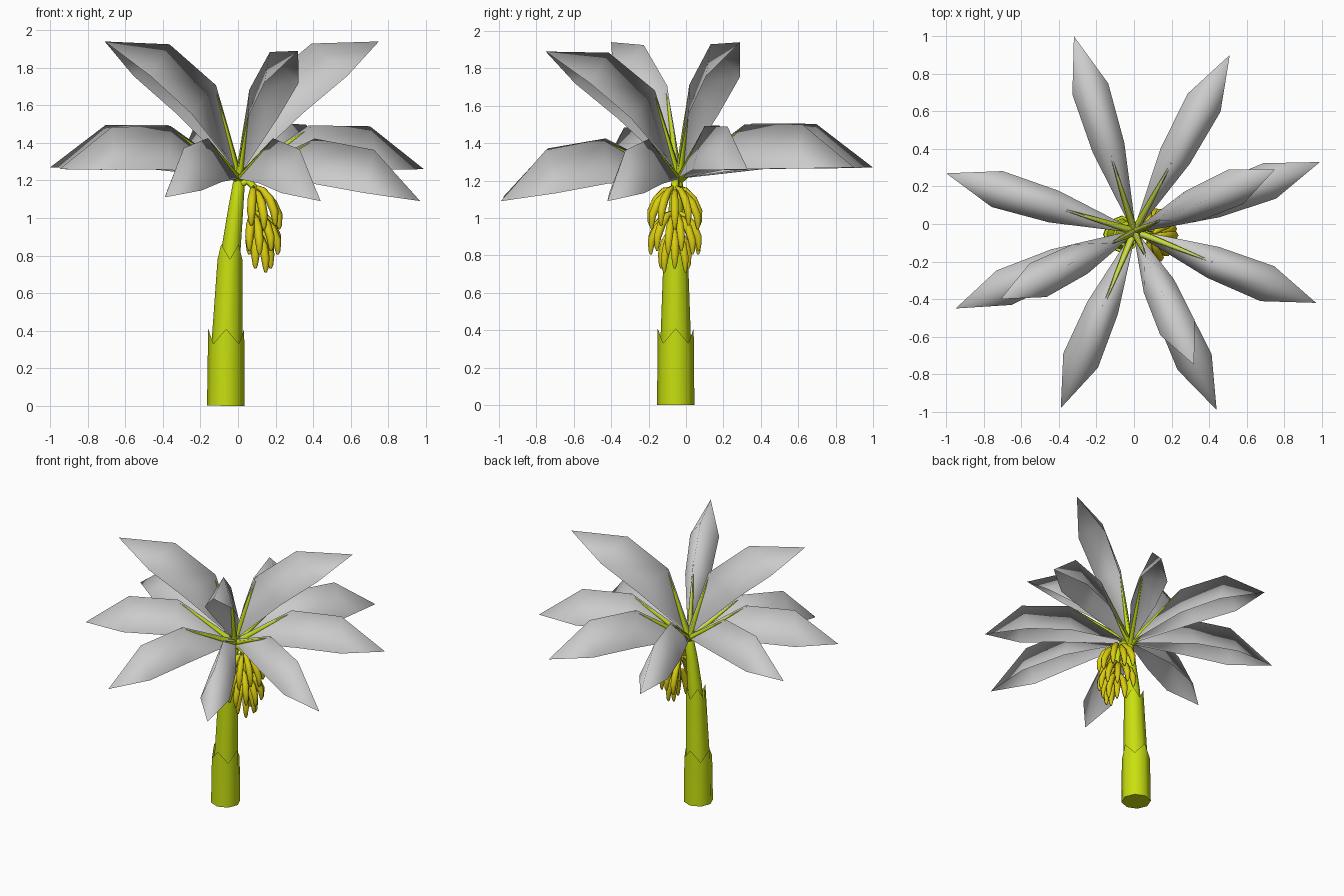
import bpy
import math
from mathutils import Vector, Matrix

if "Cube" in bpy.data.objects:
    bpy.data.objects.remove(bpy.data.objects["Cube"])


def material(name, rgb):
    m = bpy.data.materials.new(name)
    m.diffuse_color = (*rgb, 1)
    m.use_nodes = True
    m.node_tree.nodes["Principled BSDF"].inputs["Base Color"].default_value = m.diffuse_color
    return m


LIME = material("lime_green", (0.58, 0.74, 0.005))
YELLOW = material("banana_yellow", (0.70, 0.60, 0.005))
GREY = material("leaf_grey", (0.60, 0.60, 0.60))


def add_mesh(name, verts, faces, mat, smooth=True):
    me = bpy.data.meshes.new(name)
    me.from_pydata([tuple(v) for v in verts], [], faces)
    me.materials.append(mat)
    for p in me.polygons:
        p.use_smooth = smooth and len(p.vertices) < 5
    ob = bpy.data.objects.new(name, me)
    bpy.context.collection.objects.link(ob)
    return ob


def tube(name, path, radii, sides, mat, caps=(True, True)):
    """Tube along a path, with a radius at each point."""
    path = [Vector(p) for p in path]
    verts, faces = [], []
    for i, p in enumerate(path):
        t = (path[min(i + 1, len(path) - 1)] - path[max(i - 1, 0)]).normalized()
        ref = Vector((0, 1, 0)) if abs(t.y) < 0.9 else Vector((1, 0, 0))
        u = ref.cross(t).normalized()
        v = t.cross(u)
        for k in range(sides):
            a = 2 * math.pi * k / sides
            verts.append(p + radii[i] * (u * math.cos(a) + v * math.sin(a)))
    for i in range(len(path) - 1):
        for k in range(sides):
            n = (k + 1) % sides
            faces.append((i * sides + k, i * sides + n,
                          (i + 1) * sides + n, (i + 1) * sides + k))
    if caps[0]:
        faces.append(tuple(reversed(range(sides))))
    if caps[1]:
        faces.append(tuple(range((len(path) - 1) * sides, len(path) * sides)))
    return add_mesh(name, verts, faces, mat)


# Trunk: three nested sheaths, eight sides, the lower two with toothed tops
def sheath(name, low, high, r_low, r_high, tooth, phase, caps):
    ob = tube(name, [low, high], [r_low, r_high], 8, LIME, caps)
    for k in range(8):
        v = ob.data.vertices[8 + k]
        v.co.z = high[2] + (tooth if (k + phase) % 2 == 0 else -tooth)


sheath("trunk_base", (-0.065, -0.055, 0), (-0.063, -0.055, 0.37),
       0.10, 0.096, 0.04, 0, (True, False))
sheath("trunk_middle", (-0.062, -0.055, 0.25), (-0.043, -0.055, 0.82),
       0.085, 0.066, 0.04, 1, (True, False))
tube("trunk_top", [(-0.05, -0.055, 0.65), (-0.035, -0.055, 0.85),
                   (-0.012, -0.053, 1.05), (0.004, -0.048, 1.18), (0.006, -0.045, 1.25)],
     [0.05, 0.05, 0.04, 0.032, 0.012], 8, LIME)

# Leaves: folded blades with a ridge, aimed from the crown to each tip
TIPS = [(-0.32, 1.00, 1.27), (0.51, 0.90, 1.27), (0.99, 0.33, 1.26),
        (0.97, -0.42, 1.09), (0.44, -0.99, 1.09), (-0.39, -0.98, 1.11),
        (-0.95, -0.45, 1.26), (-1.00, 0.27, 1.27),
        (0.75, 0.29, 1.94), (0.32, -0.75, 1.89), (-0.71, -0.40, 1.94)]
# ridge (along, up), edge (along, half width, up) at each station
STATIONS = [((0.0, 0.02), (0.0, 0.008, 0.0)),
            ((0.39, 0.25), (0.43, 0.088, 0.025)),
            ((0.72, 0.23), (0.73, 0.100, 0.01))]

for i, tip in enumerate(TIPS):
    base = Vector((0.003, -0.04, 1.23 if tip[2] > 1.5 else 1.21))
    d = Vector(tip) - base
    ax = d.normalized()
    side = Vector((0, 0, 1)).cross(ax).normalized()
    up = ax.cross(side)
    L = d.length

    def place(a, w, h):
        return base + ax * (a * L) + side * w + up * (h * L)

    verts, faces = [], []
    for (ra, rh), (ea, ew, eh) in STATIONS:
        verts += [place(ea, ew, eh), place(ra, 0, rh), place(ea, -ew, eh)]
    verts.append(Vector(tip))
    for s in (0, 3):
        for k in (0, 1):
            faces.append((s + k + 1, s + k, s + k + 3, s + k + 4))
    faces += [(7, 6, 9), (8, 7, 9)]
    add_mesh(f"leaf_{i + 1}", verts, faces, GREY)

    # Midrib under the ridge
    tube(f"leaf_midrib_{i + 1}",
         [place(0, 0, -0.01), place(0.2, 0, 0.118), place(0.40, 0, 0.242)],
         [0.022, 0.014, 0.004], 5, LIME)

# Fruit stalk arching out of the crown
tube("fruit_stalk", [(0.0, -0.05, 1.17), (0.05, -0.058, 1.20), (0.09, -0.06, 1.16),
                     (0.10, -0.06, 1.00), (0.10, -0.06, 0.86)],
     [0.022, 0.022, 0.02, 0.018, 0.012], 6, LIME)

# Bananas: three tiers fanned around the outer side of the stalk
BANANA = [(0.02, 0.00), (0.055, -0.015), (0.10, -0.065), (0.13, -0.13), (0.135, -0.185),
          (0.133, -0.205)]
RADII = [0.009, 0.017, 0.024, 0.023, 0.014, 0.006]
TIERS = [(7, 1.165, 1.0, 100), (8, 1.03, 0.98, 108), (5, 0.935, 0.55, 100)]
for t, (count, z, spread, half) in enumerate(TIERS):
    for k in range(count):
        a = math.radians(-half + 2 * half * k / (count - 1))
        c, s = math.cos(a), math.sin(a)
        drop = 0.02 * (k % 2)
        cx = 0.085 + 0.015 * (t == 2)
        path = [(cx + r * spread * c * (1 if c > 0 else 0.6), -0.06 + r * spread * s, z + h - drop)
                for r, h in BANANA]
        tube(f"banana_{t + 1}_{k + 1}", path, RADII, 6, YELLOW)
